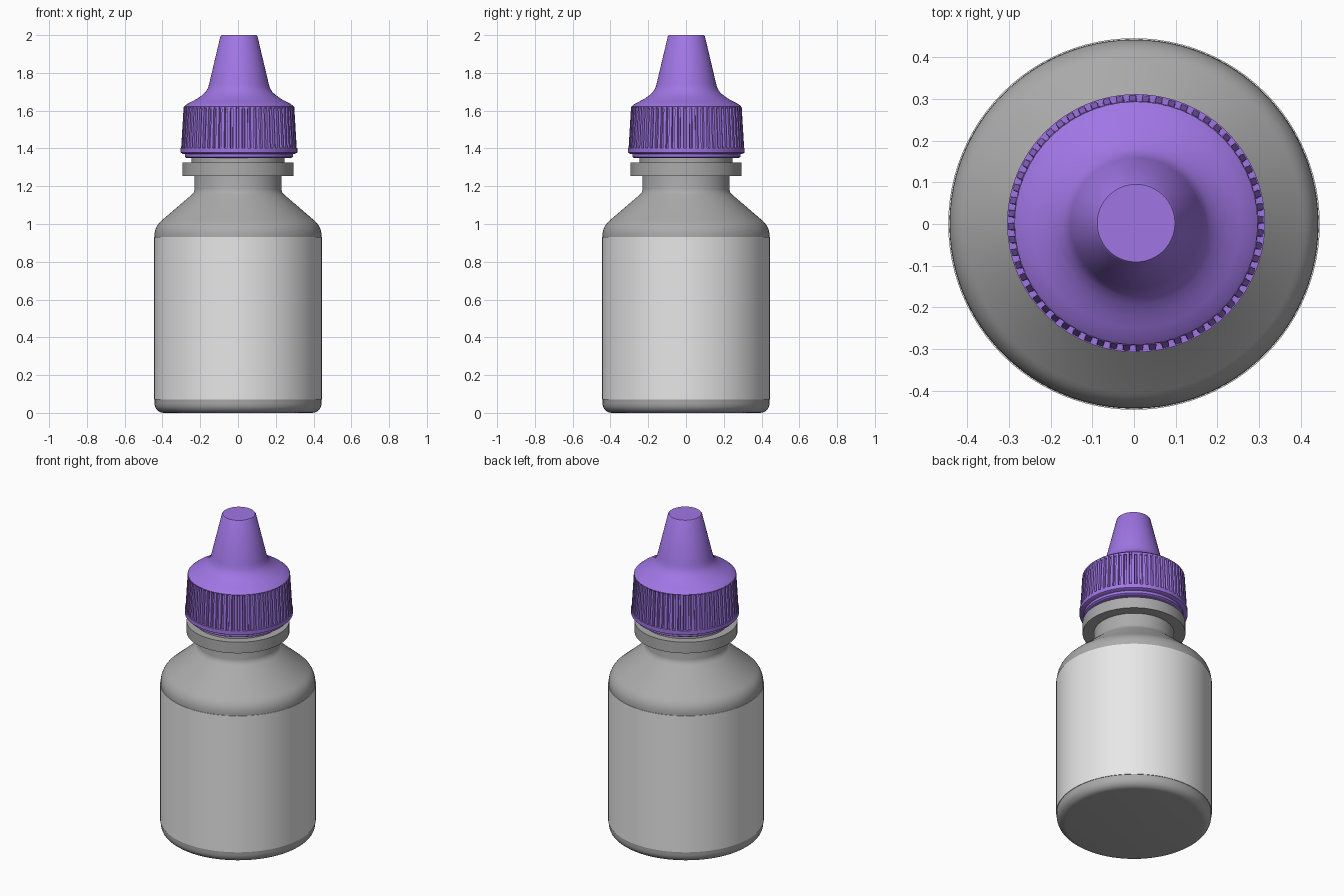
import bpy
import bmesh
import math

if "Cube" in bpy.data.objects:
    bpy.data.objects.remove(bpy.data.objects["Cube"], do_unlink=True)

SEGMENTS = 96
CAP_CENTRE = (0.005, 0.002)


def make_material(name, rgb):
    mat = bpy.data.materials.new(name)
    mat.use_nodes = True
    mat.diffuse_color = (*rgb, 1)
    bsdf = next(n for n in mat.node_tree.nodes if n.type == "BSDF_PRINCIPLED")
    bsdf.inputs["Base Color"].default_value = (*rgb, 1)
    return mat


grey = make_material("bottle grey", (0.41, 0.41, 0.41))
white = make_material("label white", (0.8, 0.8, 0.8))
purple = make_material("cap purple", (0.35, 0.18, 0.78))


def finish(name, bm, mat, centre=(0, 0)):
    """Turn a bmesh into a smooth-shaded object with sharp creases."""
    bmesh.ops.recalc_face_normals(bm, faces=bm.faces)
    mesh = bpy.data.meshes.new(name)
    bm.to_mesh(mesh)
    bm.free()
    mesh.materials.append(mat)
    obj = bpy.data.objects.new(name, mesh)
    bpy.context.collection.objects.link(obj)
    obj.location = (*centre, 0)
    bpy.ops.object.select_all(action="DESELECT")
    obj.select_set(True)
    bpy.context.view_layer.objects.active = obj
    bpy.ops.object.shade_smooth_by_angle(angle=math.radians(30))
    return obj


def add_ring(bm, points):
    return [bm.verts.new(p) for p in points]


def bridge(bm, low, high):
    for i in range(len(low)):
        j = (i + 1) % len(low)
        bm.faces.new((low[i], low[j], high[j], high[i]))


def lathe(name, profile, mat, centre=(0, 0), loop=False):
    """Revolve (radius, height) points; cap the ends, or join them if loop."""
    bm = bmesh.new()
    rings = []
    for r, z in profile:
        angles = [math.tau * i / SEGMENTS for i in range(SEGMENTS)]
        rings.append(add_ring(bm, [(r * math.cos(a), r * math.sin(a), z) for a in angles]))
    for low, high in zip(rings, rings[1:]):
        bridge(bm, low, high)
    if loop:
        bridge(bm, rings[-1], rings[0])
    else:
        bm.faces.new(rings[0])
        bm.faces.new(rings[-1])
    return finish(name, bm, mat, centre)


def arc(r, z, radius, start, end, steps=6):
    """Profile points along a circular arc, angles in degrees."""
    angles = [math.radians(start + (end - start) * i / steps) for i in range(steps + 1)]
    return [(r + radius * math.cos(a), z + radius * math.sin(a)) for a in angles]


# Bottle body with rounded base, sloped shoulder and neck
body = arc(0.392, 0.05, 0.05, -90, 0)
body += arc(0.342, 0.94, 0.10, 0, 52)
body += [(0.245, 1.155), (0.234, 1.168), (0.23, 1.185), (0.23, 1.30)]
lathe("bottle_body", body, grey)

# Label sleeve wrapped round the straight wall
lathe("label", [(0.44, 0.07), (0.445, 0.07), (0.445, 0.93), (0.44, 0.93)], white, loop=True)

# Neck collar and the threaded stub above it
lathe("neck_collar", [(0.22, 1.255), (0.294, 1.255), (0.294, 1.325), (0.22, 1.325)], grey, loop=True)
lathe("neck_stub", [(0.247, 1.31), (0.247, 1.40)], grey)

# Cap: tamper band, lower rim, core, dome and tapered tip
lathe("cap_tamper_band", [(0.278, 1.35), (0.286, 1.355), (0.286, 1.375), (0.27, 1.38)],
      purple, CAP_CENTRE)
lathe("cap_lower_rim", [(0.296, 1.371), (0.309, 1.378), (0.309, 1.403), (0.285, 1.403)],
      purple, CAP_CENTRE)
lathe("cap_dome_and_tip",
      [(0.285, 1.61), (0.291, 1.622), (0.275, 1.635), (0.25, 1.648), (0.22, 1.664),
       (0.195, 1.682), (0.176, 1.70), (0.164, 1.72), (0.157, 1.745),
       (0.098, 1.994), (0.093, 2.0)], purple, CAP_CENTRE)

# Grip ribs: a tapering toothed wall, each tooth a ridge then a groove
RIBS = 60
RIB_DEPTH = 0.014


def toothed_ring(bm, radius, z):
    points = []
    for i in range(RIBS):
        for step, depth in ((0, 0), (0.5, 0), (0.6, RIB_DEPTH), (0.9, RIB_DEPTH)):
            a = math.tau * (i + step) / RIBS
            r = radius - depth
            points.append((r * math.cos(a), r * math.sin(a), z))
    return add_ring(bm, points)


bm = bmesh.new()
bottom = toothed_ring(bm, 0.306, 1.40)
top = toothed_ring(bm, 0.293, 1.62)
bridge(bm, bottom, top)
bm.faces.new(bottom)
bm.faces.new(top)
finish("cap_grip_ribs", bm, purple, CAP_CENTRE)
